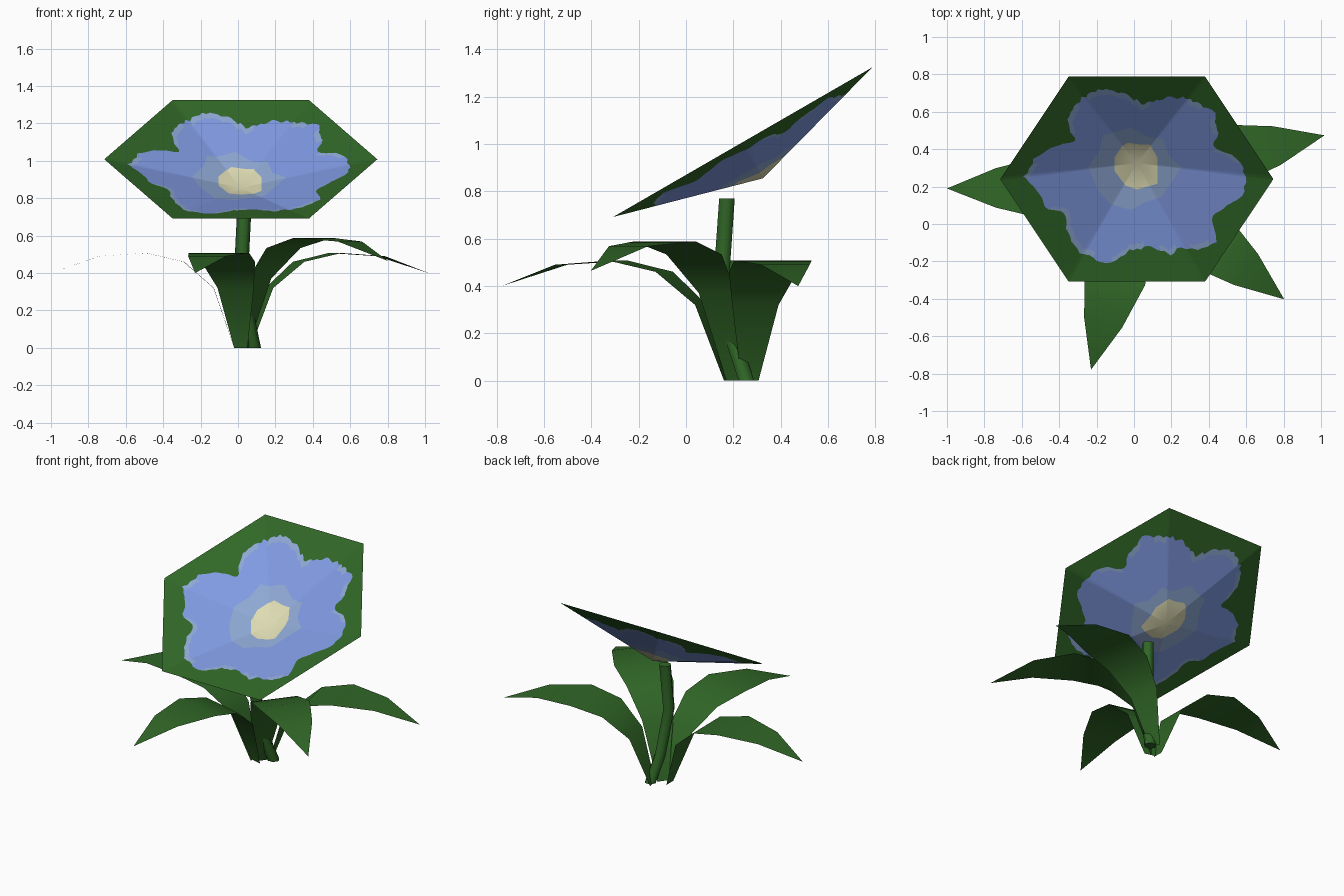
import bpy, bmesh, random
from math import cos, sin, atan2, pi, tau, radians, tan
from mathutils import Vector

random.seed(4)
cube = bpy.data.objects.get("Cube")
if cube:
    bpy.data.objects.remove(cube, do_unlink=True)


def material(name, colour):
    mat = bpy.data.materials.new(name)
    mat.use_nodes = True
    mat.diffuse_color = (*colour, 1)
    mat.node_tree.nodes["Principled BSDF"].inputs["Base Color"].default_value = (*colour, 1)
    return mat


green = material("leaf green", (.03, .135, .02))
blue = material("petal blue", (.216, .323, .76))
pale = material("pale blue", (.27, .39, .65))
cream = material("cream yellow", (.73, .71, .45))


def finish(name, bm, mats, angle):
    bmesh.ops.remove_doubles(bm, verts=bm.verts, dist=.0001)
    mesh = bpy.data.meshes.new(name)
    bm.to_mesh(mesh)
    bm.free()
    for mat in mats:
        mesh.materials.append(mat)
    obj = bpy.data.objects.new(name, mesh)
    bpy.context.collection.objects.link(obj)
    bpy.ops.object.select_all(action="DESELECT")
    obj.select_set(True)
    bpy.context.view_layer.objects.active = obj
    bpy.ops.object.shade_smooth_by_angle(angle=radians(angle))
    return obj


def loft(bm, rings, closed, slots=None):
    """Join successive rings of points with quads."""
    rows = [[bm.verts.new(p) for p in ring] for ring in rings]
    for r, (low, high) in enumerate(zip(rows, rows[1:])):
        n = len(low)
        for i in range(n if closed else n - 1):
            j = (i + 1) % n
            face = bm.faces.new((low[i], high[i], high[j], low[j]))
            if slots:
                face.material_index = slots(r, i)
    return rows


# Leaves: one flat curved blade, as (reach, height, half width)
BLADE = [(0, 0, .037), (.11, .32, .1), (.27, .46, .148),
         (.47, .507, .167), (.72, .49, .105), (.98, .4, 0)]


def leaf(name, base, tip, rise=1):
    base, tip = Vector(base), Vector(tip)
    along = (tip - base).normalized()
    side = Vector((-along.y, along.x))
    rings = []
    for reach, height, half in BLADE:
        mid = base + along * reach
        rings.append([(*(mid + side * s * half), height * rise) for s in (1, -1)])
    bm = bmesh.new()
    loft(bm, rings, False)
    finish(name, bm, [green], 60)


leaf("left_leaf", (.06, .27), (1, .47))
leaf("right_leaf", (-.02, .2), (-1, .19))
leaf("front_leaf", (.015, .17), (-.23, -.78))
leaf("tall_leaf", (.03, .2), (.8, -.4), 1.16)

# Stem: bent six-sided tube
SIDES = 6
bm = bmesh.new()
path = [(.085, .255, 0), (.05, .2, .17), (.02, .152, .47), (.035, .173, .77)]
rows = loft(bm, [[(x + .038 * cos(tau * i / SIDES), y + .038 * sin(tau * i / SIDES), z)
                  for i in range(SIDES)] for x, y, z in path], True)
for end in (rows[0], rows[-1]):
    bm.faces.new(end)
bmesh.ops.recalc_face_normals(bm, faces=bm.faces)
finish("stem", bm, [green], 65)

# Flower: shallow tilted hexagonal cone, outlines are in plan around its apex
APEX = Vector((.015, .325, .855))
TILT, RADIUS, SHIFT = radians(30), .73, -.085
rim = [Vector((RADIUS * cos(k * pi / 3), SHIFT + RADIUS * sin(k * pi / 3) * cos(TILT)))
       for k in range(6)]


def outline(*points):
    return [Vector(p) / 100 for p in points]


petals = outline(
    (-29, 35), (-18, 40), (-9, 38), (3, 32), (15, 35), (28, 35), (35, 30), (42, 27),
    (43, 16), (41, 9), (55, 2), (58, -9), (56, -19), (45, -25), (40, -30), (43, -41),
    (36, -46), (23, -45), (19, -49), (7, -45), (-4, -46), (-10, -52), (-20, -53),
    (-33, -46), (-38, -36), (-37, -27), (-47, -25), (-52, -18), (-60, -7), (-55, 2),
    (-45, 9), (-33, 12), (-37, 21), (-35, 29))
halo = outline((-3, 19), (6, 14), (14, 13), (17, 4), (24, -2), (18, -11), (13, -18),
               (4, -21), (-3, -25), (-14, -22), (-21, -14), (-26, -2), (-20, 7), (-18, 15))
heart = outline((-5, 11), (2, 10), (7, 10), (11, 3), (11, -4), (11, -11), (0, -14),
                (-6, -12), (-12, -4), (-12, 3), (-8, 9))


def reach(poly, angle):
    """Distance from the apex to an outline in one direction."""
    ray = Vector((cos(angle), sin(angle)))
    best = 0
    for a, b in zip(poly, poly[1:] + poly[:1]):
        ca, cb = ray.cross(a), ray.cross(b)
        if ca * cb <= 1e-7 and abs(ca - cb) > 1e-6:
            t = min(max(ca / (ca - cb), 0), 1)
            best = max(best, a.lerp(b, t).dot(ray))
    return best


RAYS = 144
angles = sorted([tau * k / RAYS - pi + .003 for k in range(RAYS)]
                + [atan2(p.y, p.x) for p in rim])
rings = [[] for _ in range(6)]
for i, angle in enumerate(angles):
    edge = reach(rim, angle)
    petal = reach(petals, angle) + random.choice((-.008, 0, .008))
    spans = (0, reach(heart, angle), reach(halo, angle), petal - .03, petal, edge)
    top = 1.008 + (edge * sin(angle) - SHIFT) * tan(TILT)
    for ring, span in zip(rings, spans):
        ring.append(APEX + Vector((span * cos(angle), span * sin(angle),
                                   (top - APEX.z) * span / edge)))

fringe = [random.random() < .4 for _ in angles]


def flower_slot(ring, i):
    if ring == 3:
        return 2 if fringe[i // 4] else 1
    return (3, 2, 1, 1, 0)[ring]


bm = bmesh.new()
loft(bm, rings, True, flower_slot)
bmesh.ops.recalc_face_normals(bm, faces=bm.faces)
if sum(f.normal.z for f in bm.faces) < 0:
    bmesh.ops.reverse_faces(bm, faces=bm.faces)
finish("flower", bm, [green, blue, pale, cream], 40)
